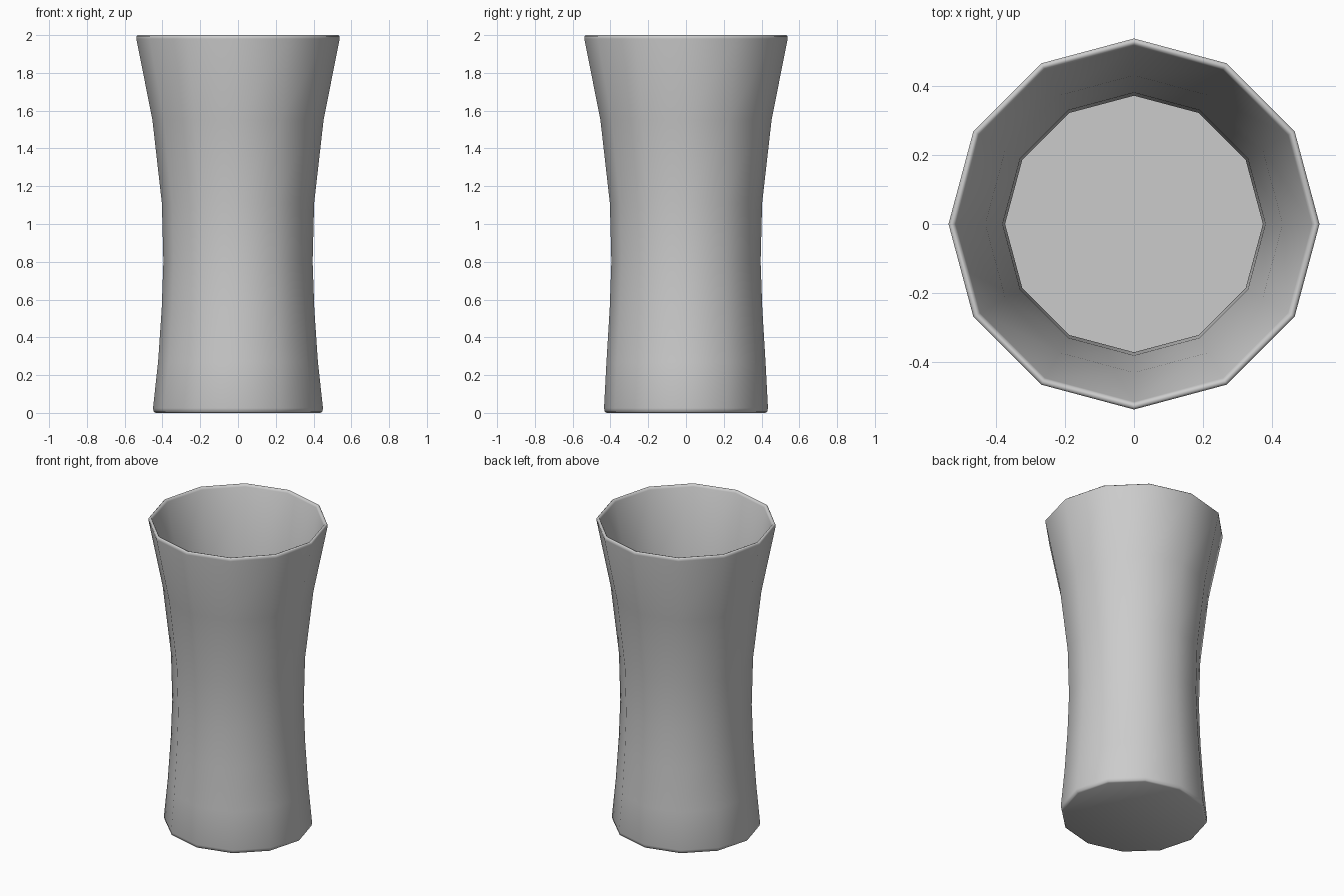
import bpy, bmesh, math

if "Cube" in bpy.data.objects:
    bpy.data.objects.remove(bpy.data.objects["Cube"])

SIDES = 12
# (radius, depth radius, height) from the underside, up the outside, over the lip, down the inside
PROFILE = [
    (0.435, 0.420, 0.0), (0.446, 0.430, 0.006), (0.450, 0.434, 0.025),
    (0.423, 0.421, 0.27), (0.404, 0.404, 0.55), (0.395, 0.395, 0.80),
    (0.403, 0.403, 1.11), (0.453, 0.453, 1.55), (0.538, 0.538, 1.98),
    (0.538, 0.538, 1.994), (0.531, 0.531, 2.0), (0.522, 0.522, 1.998),
    (0.516, 0.516, 1.985),
    (0.431, 0.431, 1.555), (0.381, 0.381, 1.11), (0.374, 0.372, 0.80),
    (0.383, 0.382, 0.55), (0.402, 0.399, 0.27), (0.427, 0.411, 0.022),
]

# Vase shell: stacked twelve-sided rings, capped at the underside and inner floor
bm = bmesh.new()
rings = []
for rx, ry, z in PROFILE:
    angles = [2 * math.pi * i / SIDES for i in range(SIDES)]
    rings.append([bm.verts.new((rx * math.cos(a), ry * math.sin(a), z)) for a in angles])
for a, b in zip(rings, rings[1:]):
    for i in range(SIDES):
        j = (i + 1) % SIDES
        bm.faces.new((a[i], a[j], b[j], b[i]))
bm.faces.new(rings[0][::-1])
bm.faces.new(rings[-1])
bmesh.ops.recalc_face_normals(bm, faces=bm.faces)

mesh = bpy.data.meshes.new("vase")
bm.to_mesh(mesh)
bm.free()
vase = bpy.data.objects.new("vase", mesh)
bpy.context.collection.objects.link(vase)

# Smooth walls, crisp floor edge
bpy.context.view_layer.objects.active = vase
vase.select_set(True)
bpy.ops.object.shade_smooth_by_angle(angle=math.radians(65))
